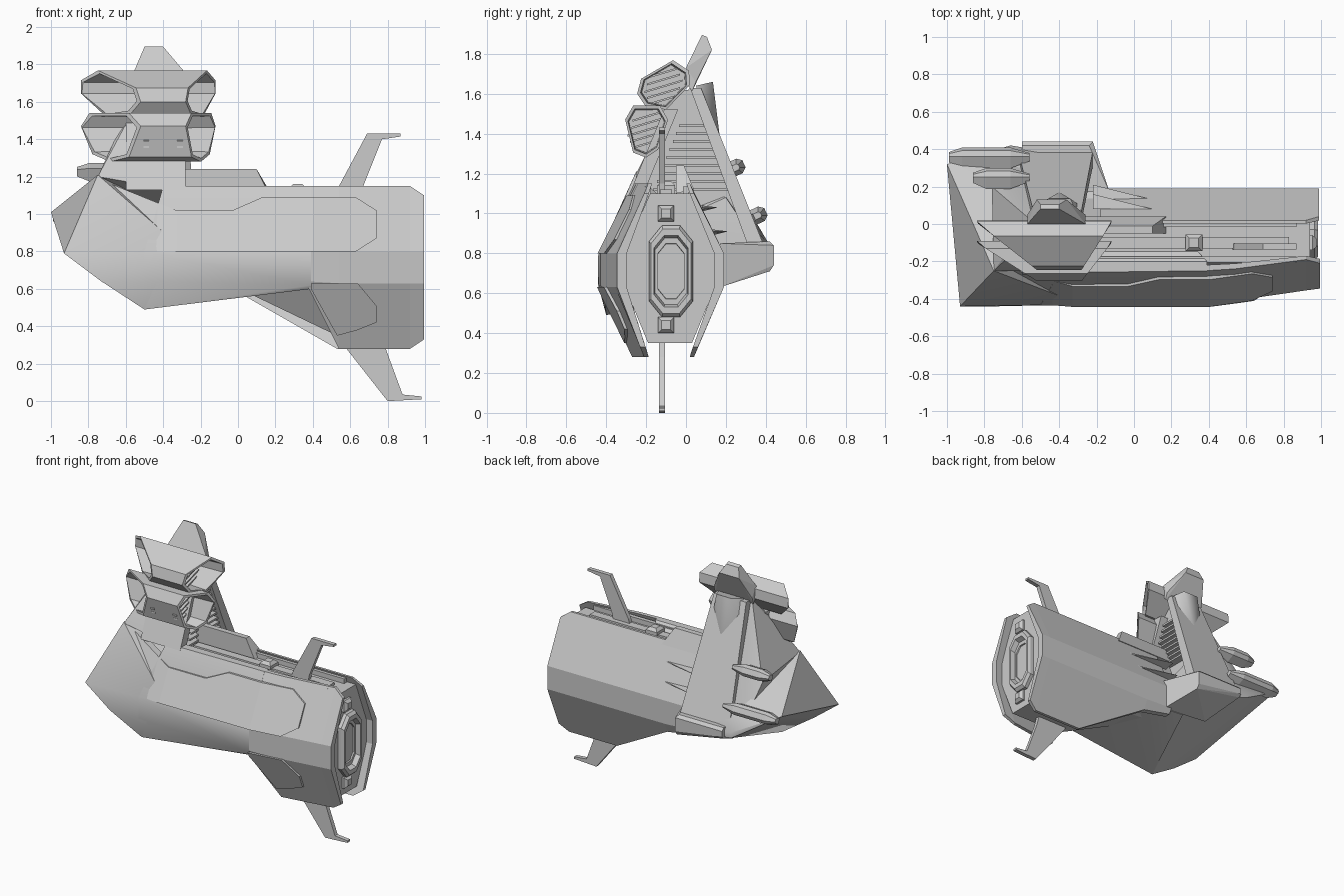
import bpy, bmesh, math
from mathutils import Vector

if "Cube" in bpy.data.objects:
    bpy.data.objects.remove(bpy.data.objects["Cube"])


def finish(bm, name, smooth=None):
    bmesh.ops.recalc_face_normals(bm, faces=bm.faces)
    me = bpy.data.meshes.new(name)
    bm.to_mesh(me)
    bm.free()
    ob = bpy.data.objects.new(name, me)
    bpy.context.collection.objects.link(ob)
    if smooth:
        bpy.ops.object.select_all(action='DESELECT')
        ob.select_set(True)
        bpy.context.view_layer.objects.active = ob
        bpy.ops.object.shade_smooth_by_angle(angle=math.radians(smooth))
    return ob


def loft(name, rings, smooth=None):
    """Skin closed rings of equal length and cap both ends."""
    bm = bmesh.new()
    vs = [[bm.verts.new(p) for p in r] for r in rings]
    n = len(vs[0])
    for a, b in zip(vs, vs[1:]):
        for i in range(n):
            j = (i + 1) % n
            bm.faces.new((a[i], a[j], b[j], b[i]))
    bm.faces.new(vs[0])
    bm.faces.new(vs[-1])
    return finish(bm, name, smooth)


def hull(name, pts, smooth=None):
    bm = bmesh.new()
    for p in pts:
        bm.verts.new(p)
    r = bmesh.ops.convex_hull(bm, input=bm.verts)
    junk = [v for v in r['geom_interior'] + r['geom_unused'] if isinstance(v, bmesh.types.BMVert)]
    bmesh.ops.delete(bm, geom=list(set(junk)), context='VERTS')
    bmesh.ops.dissolve_limit(bm, angle_limit=0.02, verts=bm.verts, edges=bm.edges)
    return finish(bm, name, smooth)


def box(name, c, s):
    return hull(name, [(c[0] + i * s[0] / 2, c[1] + j * s[1] / 2, c[2] + k * s[2] / 2)
                       for i in (-1, 1) for j in (-1, 1) for k in (-1, 1)])


def at(x, prof):
    return [(x, y, z) for y, z in prof]


def scaled(prof, f, c=None):
    c = c or (sum(p[0] for p in prof) / len(prof), sum(p[1] for p in prof) / len(prof))
    return [(c[0] + (y - c[0]) * f, c[1] + (z - c[1]) * f) for y, z in prof]


# Inner core of the main hull
def core(x, low):
    return at(x, [(-.18, 1.1), (.02, 1.1), (.15, .8), (.15, .64), (.03, low), (-.19, low), (-.31, .64), (-.31, .8)])


loft('hull_core', [core(-.3, .6), core(.05, .58), core(.53, .35), core(.94, .35)])


# Two open armour shells around the core
def shell(x, outer):
    inner = [(-.08 + (y + .08) * .82, z) for y, z in outer]
    return at(x, outer + inner[::-1])


loft('back_shell', [
    shell(-.18, [(.02, 1.15), (.19, .8), (.19, .64), (.17, .6)]),
    shell(.04, [(.02, 1.15), (.19, .8), (.19, .63), (.16, .56)]),
    shell(.53, [(.02, 1.15), (.19, .8), (.19, .63), (.04, .28)]),
    shell(.92, [(.02, 1.15), (.19, .8), (.19, .63), (.04, .28)]),
    shell(.99, [(.04, 1.1), (.19, .8), (.19, .63), (.06, .33)])])
loft('front_shell', [
    shell(.38, [(-.25, 1.15), (-.43, .8), (-.43, .64), (-.42, .6)]),
    shell(.54, [(-.24, 1.15), (-.41, .8), (-.41, .63), (-.27, .28)]),
    shell(.92, [(-.19, 1.15), (-.355, .8), (-.355, .63), (-.21, .28)]),
    shell(.995, [(-.21, 1.1), (-.345, .8), (-.345, .63), (-.23, .33)])])


# Raised plates on the front shell, given as columns (x, low z, high z)
def plate(name, cols, face):
    rings = []
    for x, lo, hi in cols:
        dx = max(0, x - .4) * .14 + (.03 if x < -.35 else 0)
        a, b = face(lo) + dx, face(hi) + dx
        rings.append([(x, a, lo), (x, b, hi), (x, b + .05, hi), (x, a + .05, lo)])
    loft(name, rings)


plate('upper_plate', [(-.7, .8, 1.17), (-.33, .8, 1.02), (-.03, .8, 1.02), (.13, .8, 1.09), (.4, .8, 1.09),
                      (.63, .8, 1.09), (.74, .87, 1.02)], lambda z: -.443 + (z - .8) * .5)
plate('lower_plate', [(.39, .6, .63), (.53, .35, .63), (.64, .38, .63), (.74, .42, .51)],
      lambda z: -.445 + (.63 - z) * .42)

# Faceted forward body, nose and tower
hull('mid_body', [(-.5, -.435, .8), (-.5, -.435, .64), (-.5, -.4, .49), (.39, -.43, .8), (.39, -.43, .62),
                  (.39, -.41, .6), (-.4, -.26, 1.15), (.39, -.25, 1.15), (-.4, -.2, 1.15), (.39, -.2, 1.15),
                  (-.3, .17, .64), (.05, .17, .61), (-.3, .17, .8), (.05, .17, .8)], 35)
hull('nose', [(-.93, -.44, .79), (-.73, -.44, .64), (-.5, -.4, .49), (-.28, -.43, .8), (-.28, -.43, .63),
              (-.28, -.38, .52), (-1, .32, 1.01), (-.75, -.25, 1.21), (-.66, .42, .8),
              (-.66, .42, .84), (-.3, .36, .84), (-.3, .36, .73), (-.33, .2, 1.08)], 35)
hull('tower', [(-.75, -.25, 1.2), (-.76, .2, 1.15), (-.7, .36, .86), (-.6, -.11, 1.48), (-.34, -.11, 1.48),
               (-.34, -.25, 1.13), (-.34, .33, .86), (-.55, .02, 1.63), (-.34, .02, 1.63)], 20)
hull('tower_front_leg', [(x, y, z) for x in (-.6, -.28) for y, z in
                         [(-.27, 1.13), (-.2, 1.13), (-.11, 1.52), (-.04, 1.52)]])
hull('tower_back_leg', [(x, y, z) for x0, x1, y, z in
                        [(-.62, -.22, .31, .84), (-.62, -.22, .39, .84), (-.54, -.28, .02, 1.63), (-.54, -.28, .075, 1.63)]
                        for x in (x0, x1)])
hull('rear_sill', [(-.22, .44, .84), (-.22, .44, .74), (-.22, .42, .71), (-.6, .44, .84), (-.6, .44, .8),
                   (-.6, .42, .78), (-.13, .17, .85), (-.13, .17, .63), (-.6, .17, .85), (-.5, .17, .66),
                   (-.6, .42, .86), (-.24, .42, .86)])
# Louvres in the open end of the tower
for i in range(9):
    z = 1.12 + i * .04
    y0, y1 = -.15 + (z - 1.15) * .4, .24 - (z - 1.1) * .45
    box('tower_louvre', (-.32, (y0 + y1) / 2, z), (.07, y1 - y0, .014))

# Slanted crest and its rear fairing
hull('crest', [(x, y, z) for a, b, y, z in [(-.5, -.4, .08, 1.895), (-.5, -.4, .105, 1.885), (-.52, -.36, .13, 1.82),
                                            (-.57, -.26, .0, 1.73), (-.57, -.26, .05, 1.66),
                                            (-.57, -.26, .0, 1.66), (-.57, -.26, .03, 1.61)] for x in (a, b)])
hull('crest_fairing', [(-.5, .05, 1.64), (-.3, .05, 1.64), (-.46, .135, 1.66), (-.34, .135, 1.66), (-.46, .13, 1.52),
                       (-.34, .13, 1.52), (-.4, .17, 1.38), (-.52, .1, 1.5), (-.29, .1, 1.5)], 60)


# Launcher pods: obliquely cut tubes with deep, slatted ends
def pod(name, prof):
    ymax, ymin = max(p[0] for p in prof), min(p[0] for p in prof)

    def end(y, side):
        t = min(1, max(0, ((ymax - y) / (ymax - ymin) - .05) / .95))
        return -.84 + .32 * t if side < 0 else -.12 - .16 * t

    def ring(side, f):
        return [(end(y, side), y, z) for y, z in scaled(prof, f)]
    well = scaled(prof, .82)
    loft(name, [at(-.48, well), ring(-1, .87), ring(-1, 1), ring(1, 1), ring(1, .87), at(-.32, well)])
    cy = (ymax + ymin) / 2
    cz = sum(p[1] for p in prof) / len(prof)
    for x in (-.49, -.31):
        for k in range(-2, 3):
            w = .095 - abs(k) * .012
            z = cz + k * .034
            hull(name + '_slat', [(x + e, y, z + h + (y - cy) * .3)
                                  for y in (cy - w, cy + w) for h in (-.005, .005) for e in (-.015, .015)])


pod('upper_pod', [(-.245, 1.6), (-.225, 1.675), (-.065, 1.768), (.015, 1.715), (.02, 1.645), (-.1, 1.52), (-.205, 1.54)])
pod('lower_pod', [(-.305, 1.47), (-.265, 1.54), (-.13, 1.54), (-.09, 1.47), (-.14, 1.32), (-.2, 1.28), (-.265, 1.305)])
box('pod_mount', (-.4, -.06, 1.52), (.12, .14, .2))

# Two rods half sunk in the sloping back of the tower
n, t = Vector((0, .9, .42)), Vector((0, -.42, .9))
for name, x0, x1, y, z in [('lower_rod', -.99, -.56, .36, .99), ('upper_rod', -.86, -.56, .25, 1.23)]:
    rings = []
    for x, f in [(x0, .5), (x0 + .07, 1), (x1 - .1, 1), (x1, .4)]:
        c = Vector((x, y, z))
        rings.append([c + n * a + t * b for a, b in
                      [(-.05 * f, -.04 * f), (.02 * f, -.04 * f), (.045 * f, -.02 * f), (.045 * f, .02 * f),
                       (.02 * f, .04 * f), (-.05 * f, .04 * f)]])
    loft(name, rings)

# Raised rear deck fairing and small strakes below it
hull('deck_fairing', [(x, y, z) for x0, x1, y, z in [(-.3, .1, -.05, 1.24), (-.3, .1, -.01, 1.24), (-.3, .17, .04, 1.12),
                                                    (-.3, .17, -.05, 1.1)] for x in (x0, x1)])
for y, z in [(.1, 1.02), (.15, .9)]:
    hull('back_strake', [(-.22, y - .02, z - .01), (-.22, y - .02, z + .02), (-.22, y + .06, z + .01),
                         (.1, y - .02, z), (.1, y - .02, z + .01)])

# Deck details between the shells
box('deck_rail', (.28, -.1, 1.1), (1.1, .06, .04))
for y in (-.19, .0):
    box('deck_strip', (.32, y, 1.11), (1.1, .03, .05))
hull('deck_boss', [(.32 + i * s, -.1 + j * s, z) for s, z in [(.045, 1.1), (.045, 1.14), (.025, 1.16)]
                   for i in (-1, 1) for j in (-1, 1)])

# Upper and lower tail fins
fin_profiles = {
    'upper_fin': [(.52, 1.08), (.54, 1.15), (.69, 1.43), (.87, 1.43), (.87, 1.415), (.77, 1.4), (.67, 1.15), (.66, 1.08)],
    'lower_fin': [(.52, .36), (.58, .28), (.8, 0), (.98, .01), (.98, .025), (.88, .035), (.79, .28), (.77, .36)]}
for name, prof in fin_profiles.items():
    loft(name, [[(x, y, z) for x, z in prof] for y in (-.135, -.105)])

# Exhaust: octagonal ring with a recessed throat and two bosses
octa = [(-.075 + a, .71 + b) for a, b in
        [(-.045, .23), (.045, .23), (.11, .15), (.11, -.15), (.045, -.23), (-.045, -.23), (-.11, -.15), (-.11, .15)]]
mid = (-.075, .71)
loft('exhaust', [at(.9, octa), at(.965, octa), at(.985, scaled(octa, .92, mid)), at(.985, scaled(octa, .78, mid)),
                 at(.95, scaled(octa, .72, mid)), at(.95, scaled(octa, .6, mid)), at(.9, scaled(octa, .55, mid))])
for z in (1.0, .44):
    hull('exhaust_boss', [(x, -.1 + i * s, z + j * s) for x, s in [(.92, .04), (.955, .04), (.975, .022)]
                          for i in (-1, 1) for j in (-1, 1)])
